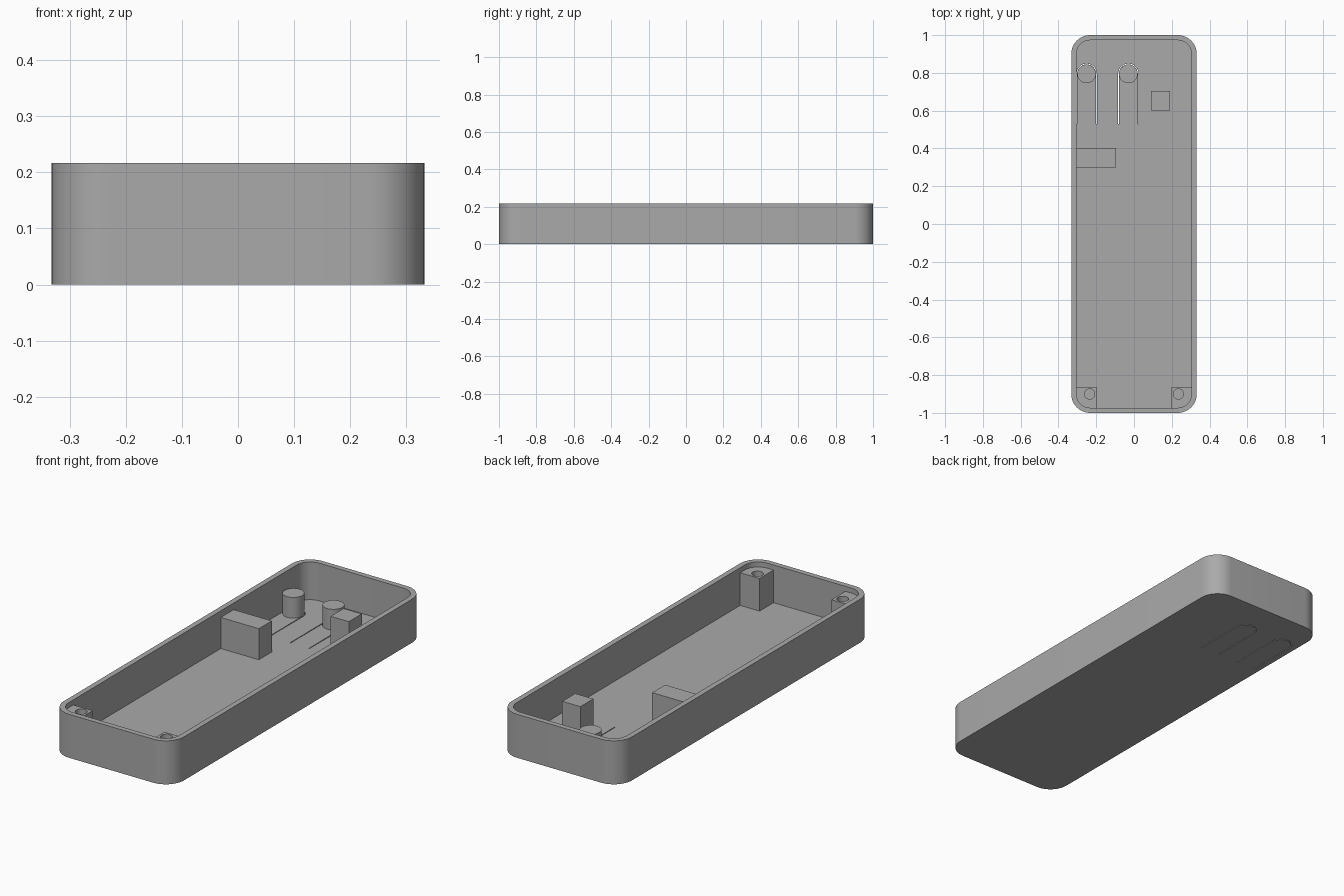
import bpy, bmesh, math

if "Cube" in bpy.data.objects:
    bpy.data.objects.remove(bpy.data.objects["Cube"], do_unlink=True)

HEIGHT, FLOOR, WALL = 0.217, 0.029, 0.027
HALF_X, HALF_Y, CORNER = 0.332, 1.0, 0.1

grey = bpy.data.materials.new("plain grey")
grey.use_nodes = True
grey.diffuse_color = (0.4, 0.4, 0.4, 1)
grey.node_tree.nodes["Principled BSDF"].inputs["Base Color"].default_value = (0.4, 0.4, 0.4, 1)


def arc(cx, cy, r, start, end, steps=12):
    angles = [math.radians(start + (end - start) * i / steps) for i in range(steps + 1)]
    return [(cx + r * math.cos(a), cy + r * math.sin(a)) for a in angles]


def circle(cx, cy, r):
    return arc(cx, cy, r, 0, 360, 40)[:-1]


def rectangle(x0, x1, y0, y1):
    return [(x0, y0), (x1, y0), (x1, y1), (x0, y1)]


def rounded(hx, hy, r):
    x, y = hx - r, hy - r
    return (arc(x, y, r, 0, 90) + arc(-x, y, r, 90, 180)
            + arc(-x, -y, r, 180, 270) + arc(x, -y, r, 270, 360))


def prism(name, outline, z0, z1):
    """Extrude a closed outline between two heights."""
    bm = bmesh.new()
    face = bm.faces.new([bm.verts.new((x, y, z0)) for x, y in outline])
    top = bmesh.ops.extrude_face_region(bm, geom=[face])["geom"]
    verts = [v for v in top if isinstance(v, bmesh.types.BMVert)]
    bmesh.ops.translate(bm, verts=verts, vec=(0, 0, z1 - z0))
    bmesh.ops.recalc_face_normals(bm, faces=bm.faces)
    mesh = bpy.data.meshes.new(name)
    bm.to_mesh(mesh)
    bm.free()
    mesh.materials.append(grey)
    obj = bpy.data.objects.new(name, mesh)
    bpy.context.collection.objects.link(obj)
    return obj


def cut(obj, cutter):
    """Subtract the cutter and discard it."""
    bpy.context.view_layer.objects.active = obj
    mod = obj.modifiers.new("cut", "BOOLEAN")
    mod.operation, mod.solver, mod.object = "DIFFERENCE", "EXACT", cutter
    bpy.ops.object.modifier_apply(modifier=mod.name)
    bpy.data.objects.remove(cutter, do_unlink=True)


def smooth(obj):
    bpy.ops.object.select_all(action="DESELECT")
    obj.select_set(True)
    bpy.context.view_layer.objects.active = obj
    bpy.ops.object.shade_smooth_by_angle(angle=math.radians(30))


# Open tray with rounded corners
tray = prism("tray", rounded(HALF_X, HALF_Y, CORNER), 0, HEIGHT)
cut(tray, prism("cavity_cutter", rounded(HALF_X - WALL, HALF_Y - WALL, CORNER - WALL),
                FLOOR, HEIGHT + 0.1))

# Two button pins, each on a floor tongue freed by a U-shaped slit
PIN_Y, PIN_R, SLIT, SLIT_END = 0.795, 0.05, 0.004, 0.53
for side, x in (("right", -0.251), ("left", -0.03)):
    outer, inner = PIN_R + SLIT, PIN_R
    slit = ([(x + outer, SLIT_END)] + arc(x, PIN_Y, outer, 0, 180, 20)
            + [(x - outer, SLIT_END), (x - inner, SLIT_END)]
            + arc(x, PIN_Y, inner, 180, 0, 20) + [(x + inner, SLIT_END)])
    cut(tray, prism("slit_cutter", slit, -0.1, FLOOR + 0.01))
    smooth(prism(side + "_button_pin", circle(x, PIN_Y, PIN_R - 0.0005), FLOOR - 0.005, 0.132))
smooth(tray)

# Support blocks
prism("wall_block", rectangle(-0.31, -0.095, 0.3, 0.402), FLOOR - 0.005, 0.184)
prism("square_block", rectangle(0.09, 0.19, 0.602, 0.704), FLOOR - 0.005, 0.18)

# Front corner screw posts with blind holes
for side, s in (("right", -1), ("left", 1)):
    cx, cy, r, inset = 0.235, -0.9, 0.078, -0.863
    outline = arc(cx, cy, r, -90, 0) + [(cx + r, inset), (0.198, inset), (0.198, cy - r)]
    post = prism(side + "_screw_post", [(s * x, y) for x, y in outline], FLOOR - 0.005, 0.192)
    cut(post, prism("hole_cutter", circle(s * cx, cy, 0.027), FLOOR + 0.005, HEIGHT + 0.1))
    smooth(post)
